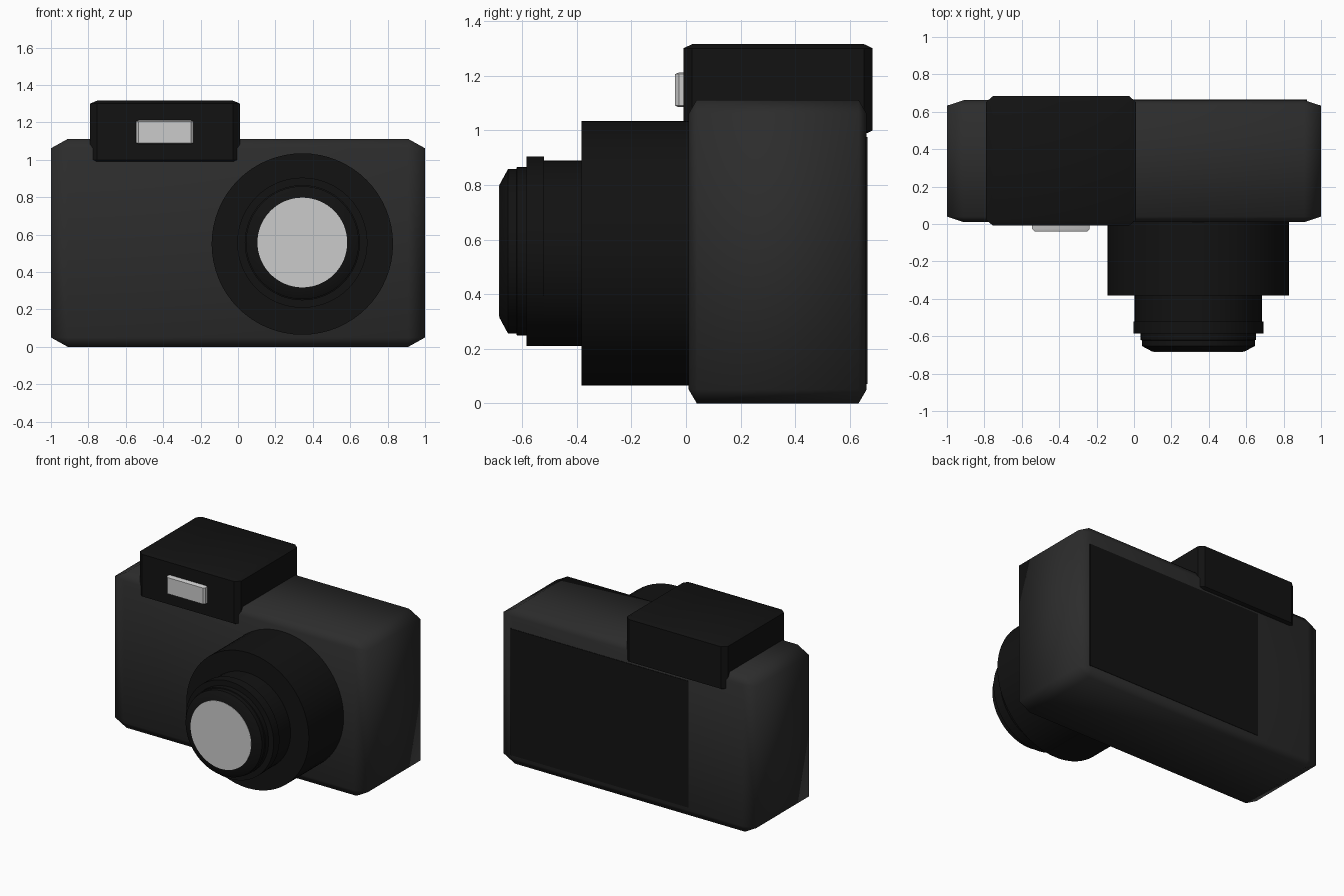
import bpy, bmesh, math

if "Cube" in bpy.data.objects:
    bpy.data.objects.remove(bpy.data.objects["Cube"])


def make_material(name, value):
    mat = bpy.data.materials.new(name)
    mat.diffuse_color = (value, value, value, 1)
    mat.use_nodes = True
    mat.node_tree.nodes["Principled BSDF"].inputs["Base Color"].default_value = mat.diffuse_color
    return mat


BODY = make_material("dark_grey", 0.025)
BLACK = make_material("black", 0.006)


def finish(name, bm, mat, angle):
    mesh = bpy.data.meshes.new(name)
    bmesh.ops.recalc_face_normals(bm, faces=bm.faces)
    bm.to_mesh(mesh)
    bm.free()
    obj = bpy.data.objects.new(name, mesh)
    bpy.context.collection.objects.link(obj)
    if mat:
        mesh.materials.append(mat)
    bpy.ops.object.select_all(action='DESELECT')
    obj.select_set(True)
    bpy.context.view_layer.objects.active = obj
    bpy.ops.object.shade_smooth_by_angle(angle=math.radians(angle))
    return obj


def chamfered_box(name, xs, ys, zs, mat=None, chamfer=0.045, angle=30):
    """Unit cube, chamfered, then stretched so the chamfer follows the proportions."""
    bm = bmesh.new()
    bmesh.ops.create_cube(bm, size=1)
    if chamfer:
        bmesh.ops.bevel(bm, geom=bm.edges[:], offset=chamfer, segments=1,
                        affect='EDGES', profile=0.5)
    for v in bm.verts:
        for i, (lo, hi) in enumerate((xs, ys, zs)):
            v.co[i] = (lo + hi) / 2 + v.co[i] * (hi - lo)
    return finish(name, bm, mat, angle)


def turned(name, profile, z, mat=None, x=0.344, sides=64):
    """Closed solid turned about the lens axis; profile holds (radius, y) pairs."""
    bm = bmesh.new()
    rings = []
    for r, y in profile:
        rings.append([bm.verts.new((x + r * math.cos(2 * math.pi * i / sides), y,
                                    z + r * math.sin(2 * math.pi * i / sides)))
                      for i in range(sides)])
    for a, b in zip(rings, rings[1:]):
        for i in range(sides):
            j = (i + 1) % sides
            bm.faces.new((a[i], a[j], b[j], b[i]))
    bm.faces.new(rings[0])
    bm.faces.new(rings[-1])
    return finish(name, bm, mat, 30)


# Body, top housing, flash window and rear screen
chamfered_box("camera_body", (-1, 1), (0.01, 0.662), (0, 1.112), BODY, angle=75)
chamfered_box("flash_housing", (-0.79, 0.01), (-0.009, 0.684), (0.985, 1.316), BLACK)
chamfered_box("flash_window", (-0.545, -0.237), (-0.04, 0.26), (1.085, 1.212))
chamfered_box("rear_screen", (-0.485, 0.925), (0.60, 0.665), (0.07, 0.975), BLACK, chamfer=0)

# Lens: stepped barrels, grip ring, tapered front rim and glass
turned("outer_barrel", [(0.485, 0.06), (0.485, -0.383)], 0.55, BLACK)
turned("inner_barrel", [(0.34, -0.3), (0.34, -0.583)], 0.55, BLACK)
turned("grip_ring", [(0.348, -0.52), (0.348, -0.585)], 0.557, BLACK)
turned("front_rim", [(0.308, -0.5), (0.308, -0.62), (0.302, -0.622), (0.302, -0.652),
                     (0.245, -0.683)], 0.557, BLACK)
turned("lens_glass", [(0.24, -0.65), (0.24, -0.685)], 0.558)
